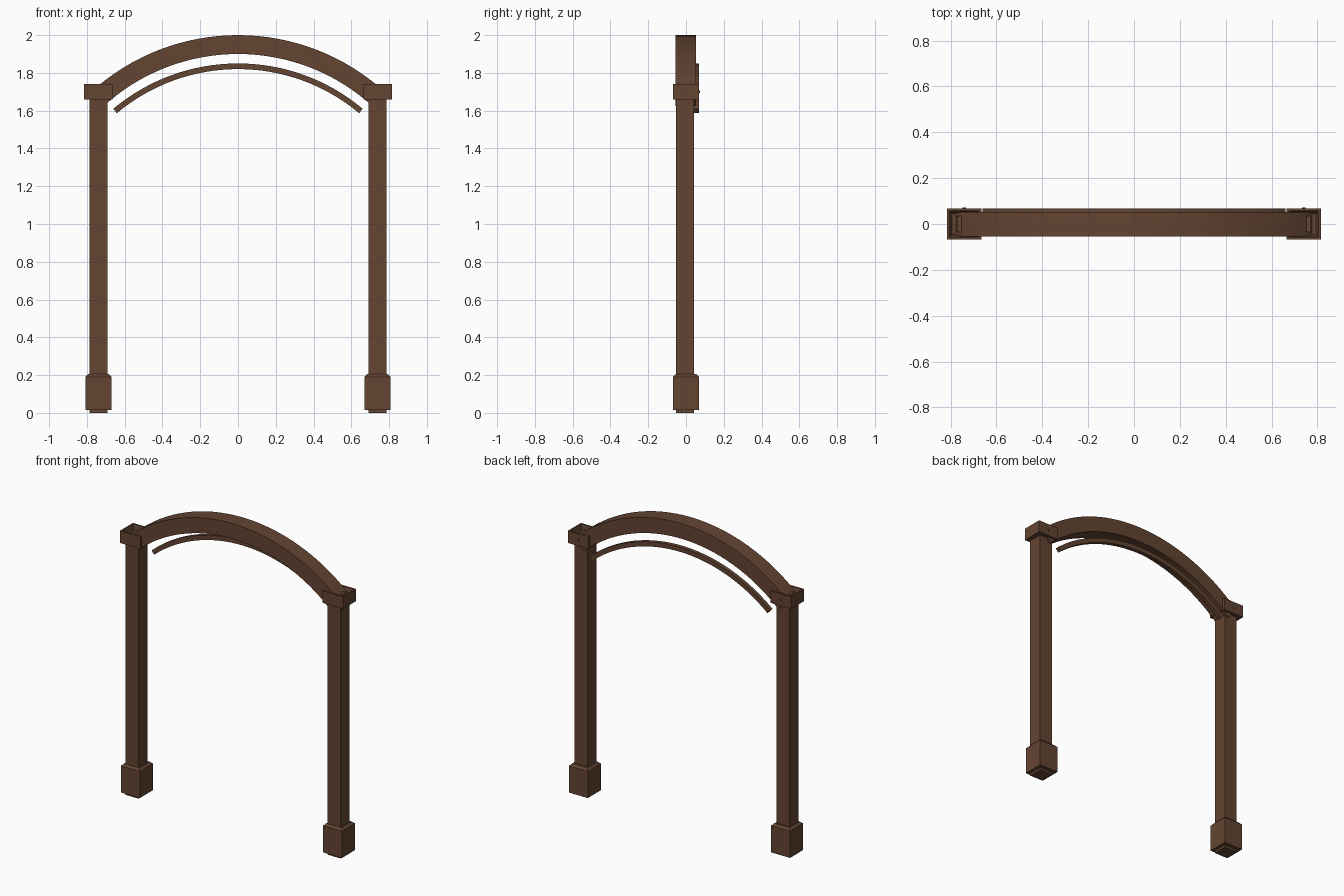
import bpy, bmesh
from math import sin, cos, radians
from mathutils import Matrix, Vector

default = bpy.data.objects.get("Cube")
if default:
    bpy.data.objects.remove(default, do_unlink=True)

# One brown timber colour
COLOUR = (0.125, 0.058, 0.032, 1)
wood = bpy.data.materials.new("brown_wood")
wood.use_nodes = True
wood.diffuse_color = COLOUR
wood.node_tree.nodes["Principled BSDF"].inputs["Base Color"].default_value = COLOUR


def finish(name, bm):
    bmesh.ops.recalc_face_normals(bm, faces=bm.faces)
    mesh = bpy.data.meshes.new(name)
    bm.to_mesh(mesh)
    bm.free()
    mesh.materials.append(wood)
    obj = bpy.data.objects.new(name, mesh)
    bpy.context.collection.objects.link(obj)
    return obj


def box(low, high):
    bm = bmesh.new()
    low, high = Vector(low), Vector(high)
    place = Matrix.Translation((low + high) / 2) @ Matrix.Diagonal((*(high - low), 1))
    bmesh.ops.create_cube(bm, size=1, matrix=place)
    return bm


def top_face(bm):
    return max(bm.faces, key=lambda f: f.calc_center_median().z)


def arch(name, centre_z, inner, outer, half_angle, front, back, steps=32):
    """Rectangular section swept along a circular arc."""
    bm = bmesh.new()
    rings = []
    for i in range(steps + 1):
        a = radians(half_angle) * (2 * i / steps - 1)
        rings.append([bm.verts.new((r * sin(a), y, centre_z + r * cos(a)))
                      for r, y in ((inner, front), (outer, front), (outer, back), (inner, back))])
    for a, b in zip(rings, rings[1:]):
        for j in range(4):
            k = (j + 1) % 4
            bm.faces.new((a[j], a[k], b[k], b[j]))
    bm.faces.new(rings[0])
    bm.faces.new(rings[-1])
    obj = finish(name, bm)
    bpy.ops.object.select_all(action='DESELECT')
    obj.select_set(True)
    bpy.context.view_layer.objects.active = obj
    bpy.ops.object.shade_smooth_by_angle(angle=radians(30))


# Main beam and the thin trim strip behind and below it
arch("arch_beam", 0.845, 1.055, 1.155, 42.3, -0.055, 0.052)
arch("arch_trim", 0.8225, 0.9975, 1.0275, 40, 0.042, 0.068)

for side, s in (("right", -1), ("left", 1)):
    x = s * 0.738

    # Square post, its foot showing just below the base block
    finish(side + "_post", box((x - 0.047, -0.053, 0), (x + 0.047, 0.042, 1.69)))

    # Base block with chamfered top edges
    bm = box((x - 0.069, -0.068, 0.015), (x + 0.069, 0.068, 0.205))
    bmesh.ops.bevel(bm, geom=list(top_face(bm).edges), offset=0.014,
                    segments=1, affect='EDGES')
    finish(side + "_base", bm)

    # Cap with a sunken, sloping top that receives the beam
    cx = s * 0.74
    bm = box((cx - 0.075, -0.068, 1.66), (cx + 0.075, 0.068, 1.74))
    top = top_face(bm)
    bmesh.ops.inset_region(bm, faces=[top], thickness=0.015)
    bmesh.ops.inset_region(bm, faces=[top], thickness=0.015, depth=-0.04)
    finish(side + "_cap", bm)

    # Tenon of the beam inside the cap
    finish(side + "_tenon", box((s * 0.757 - 0.014, -0.035, 1.67),
                                (s * 0.757 + 0.014, 0.035, 1.722)))

    # Small bolt head on the back of the cap
    bm = bmesh.new()
    bmesh.ops.create_cone(bm, cap_ends=True, segments=8, radius1=0.007, radius2=0.007, depth=0.012,
                          matrix=Matrix.Translation((cx, 0.067, 1.70)) @ Matrix.Rotation(radians(90), 4, 'X'))
    finish(side + "_bolt", bm)
